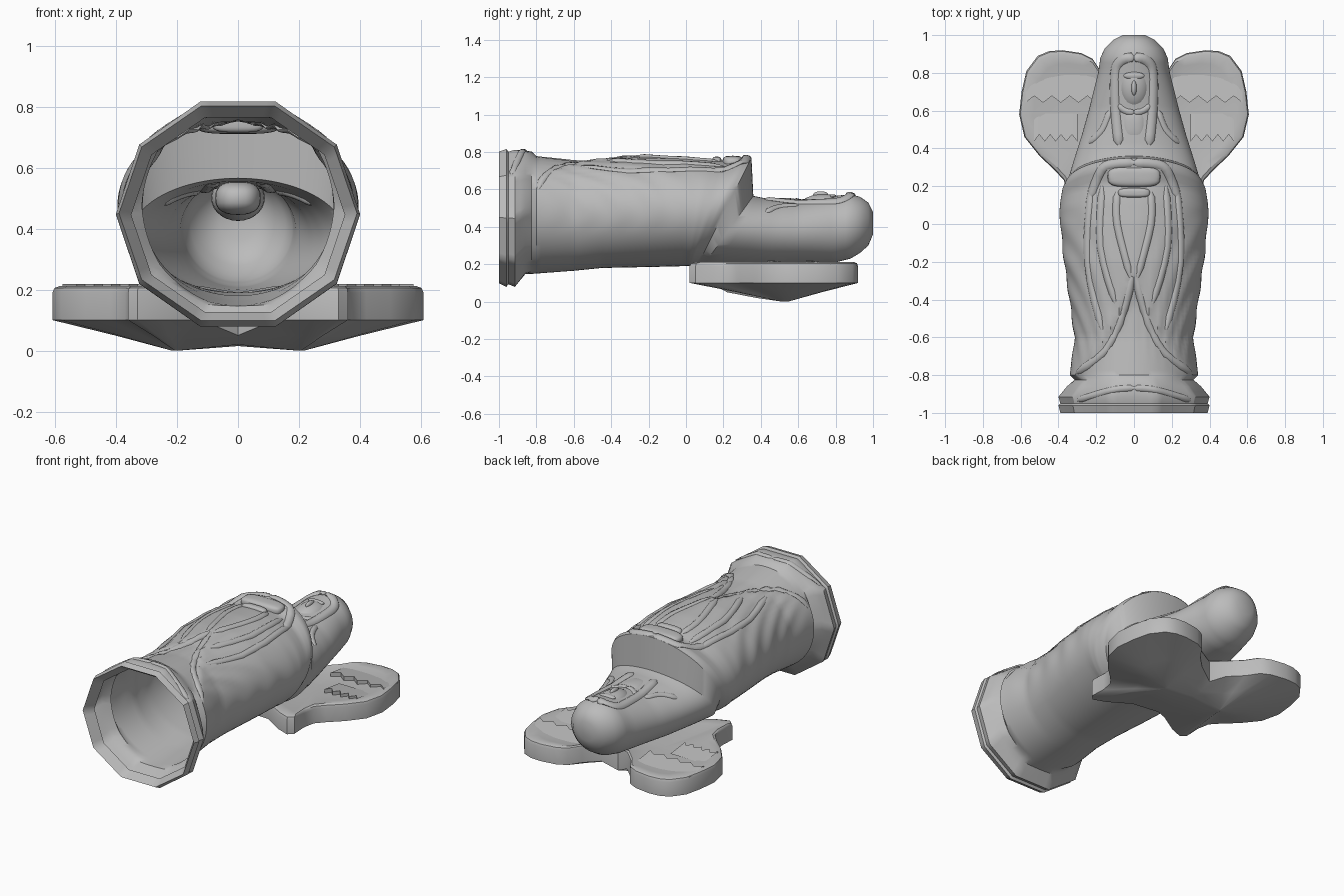
import bpy, bmesh, math
from mathutils import Vector
from mathutils.bvhtree import BVHTree

if "Cube" in bpy.data.objects:
    bpy.data.objects.remove(bpy.data.objects["Cube"])

stone = bpy.data.materials.new("stone_grey")
stone.diffuse_color = (0.5, 0.5, 0.5, 1)
stone.use_nodes = True
stone.node_tree.nodes["Principled BSDF"].inputs["Base Color"].default_value = stone.diffuse_color


def finish(name, bm, angle=35, mirror=False):
    """Turn a bmesh into a smooth shaded object, optionally mirrored in x."""
    if mirror:
        dup = bmesh.ops.duplicate(bm, geom=bm.verts[:] + bm.edges[:] + bm.faces[:])["geom"]
        for v in (g for g in dup if isinstance(g, bmesh.types.BMVert)):
            v.co.x = -v.co.x
        bmesh.ops.reverse_faces(bm, faces=[g for g in dup if isinstance(g, bmesh.types.BMFace)])
        bmesh.ops.remove_doubles(bm, verts=bm.verts, dist=0.0005)
    bmesh.ops.recalc_face_normals(bm, faces=bm.faces)
    me = bpy.data.meshes.new(name)
    bm.to_mesh(me)
    bm.free()
    me.materials.append(stone)
    ob = bpy.data.objects.new(name, me)
    bpy.context.collection.objects.link(ob)
    bpy.ops.object.select_all(action='DESELECT')
    ob.select_set(True)
    bpy.context.view_layer.objects.active = ob
    bpy.ops.object.shade_smooth_by_angle(angle=math.radians(angle))
    return ob


# Robe and veil: one hollow shell. Upright rings are (y, z low, z top, half width)
base = [(-.94, .11, .78, .35), (-1, .08, .82, .39), (-.96, .06, .835, .40), (-.95, .075, .82, .39),
        (-.915, .06, .83, .40), (-.86, .135, .82, .355), (-.825, .145, .805, .315)]
robe = [(-.80, .15, .80, .34), (-.6, .165, .775, .315), (-.45, .18, .77, .335),
        (-.2, .185, .78, .37), (0, .19, .775, .39)]
# Slanted shoulder rings are (y low, y top, z top, half width)
shoulders = [(.01, .12, .765, .395), (.02, .22, .75, .39), (.04, .31, .775, .38), (.06, .35, .77, .365),
             (.09, .36, .565, .35), (.25, .41, .555, .32), (.45, .5, .55, .275)]
veil = [(.6, .2, .545, .24), (.8, .21, .565, .19), (.88, .23, .575, .178),
        (.93, .26, .56, .155), (.975, .3, .53, .11), (1, .36, .48, .06)]


def upright(rows):
    return [(y, lo, y, hi, w, max(0, min(1, (-.81 - y) * 14))) for y, lo, hi, w in rows]


RINGS = upright(base + robe) + [(a, .19, b, hi, w, 0) for a, b, hi, w in shoulders] + upright(veil)
N = 80


def shell_point(r, a):
    yb, zb, yt, zt, w, dec = r
    c, s = math.cos(a), math.sin(a)
    step = math.radians(36)
    k = 1 + dec * (math.cos(step / 2) / math.cos(a % step - step / 2) - 1)   # ten-sided foot
    y = (yb + yt) / 2 + (yt - yb) / 2 * s
    if -.79 < y < .1:                      # cloth folds on the upper half
        fade = min(1, (y + .79) * 6, (.1 - y) * 4) * max(0, min(1, s * 2 + .7))
        k += fade * .013 * math.sin(abs(c) * 14 - y * 34 * abs(c) + 1)
    x, z = w * c * k, (zb + zt) / 2 + (zt - zb) / 2 * s * k
    if s > 0 and -.82 < y < -.28:          # opening of the mantle over the skirt
        edge = .02 + .3 * ((-.28 - y) / .54) ** 1.6
        z -= .022 * max(0, min(1, (edge - abs(x)) / .03))
    return Vector((x, y, z))


bm = bmesh.new()
rows = []
for i, r in enumerate(RINGS):
    nxt = RINGS[min(i + 1, len(RINGS) - 1)]
    parts = max(1, round(abs(nxt[2] - r[2]) / .025))
    for p in range(parts):
        mid = [u + (v - u) * p / parts for u, v in zip(r, nxt)]
        rows.append([bm.verts.new(shell_point(mid, math.tau * j / N)) for j in range(N)])
for a, b in zip(rows, rows[1:]):
    for j in range(N):
        bm.faces.new((a[j], a[(j + 1) % N], b[(j + 1) % N], b[j]))
bm.faces.new(rows[-1])
bm.normal_update()
tree = BVHTree.FromBMesh(bm)
finish("robe_and_veil", bm)


# Raised folds: thin tubes laid onto the shell along x, y paths
def ridge(name, path, radius, mirror=True):
    pts = [Vector((x, y, 0)) for x, y in path]
    line = []
    for i in range(len(pts) - 1):
        p0, p1, p2, p3 = pts[max(i - 1, 0)], pts[i], pts[i + 1], pts[min(i + 2, len(pts) - 1)]
        for t in (0, .25, .5, .75):
            line.append(.5 * (2 * p1 + (p2 - p0) * t + (2 * p0 - 5 * p1 + 4 * p2 - p3) * t * t
                              + (3 * p1 - p0 - 3 * p2 + p3) * t ** 3))
    line.append(pts[-1])
    bm = bmesh.new()
    rows = []
    for i, p in enumerate(line):
        hit = tree.ray_cast(Vector((p.x, p.y, 2)), Vector((0, 0, -1)))
        if hit[0] is None:
            continue
        d = (line[min(i + 1, len(line) - 1)] - line[max(i - 1, 0)]).normalized()
        up = hit[1] if hit[1].z > 0 else -hit[1]
        side = Vector((-d.y, d.x, 0))
        side = (side - up * side.dot(up)).normalized()
        rr = radius * (.35 if i in (0, len(line) - 1) else 1)
        rows.append([bm.verts.new(hit[0] + side * rr * 1.6 * math.cos(k * math.tau / 8)
                                  + up * rr * .8 * math.sin(k * math.tau / 8)) for k in range(8)])
    for a, b in zip(rows, rows[1:]):
        for k in range(8):
            bm.faces.new((a[k], a[(k + 1) % 8], b[(k + 1) % 8], b[k]))
    finish(name, bm, 60, mirror)


ridge("mantle_hem", [(.005, -.28), (.04, -.42), (.09, -.56), (.17, -.69), (.31, -.79)], .012)
ridge("inner_sleeve_fold", [(.09, .17), (.09, 0), (.02, -.28)], .012)
ridge("middle_sleeve_fold", [(.17, .2), (.18, -.12), (.10, -.42)], .012)
ridge("outer_sleeve_fold", [(.23, .2), (.25, -.2), (.17, -.56)], .012)
ridge("cuff", [(0, .325), (.1, .32), (.17, .29), (.235, .14)], .015)
ridge("skirt_hem", [(0, -.868), (.1, -.875), (.2, -.9), (.3, -.935)], .010)
ridge("veil_edge", [(0, .885), (.06, .87), (.1, .82), (.105, .7), (.095, .55), (.08, .42)], .016)
ridge("veil_fold", [(.13, .6), (.17, .5), (.24, .43)], .010)
ridge("chin_edge", [(0, .59), (.05, .6), (.09, .63)], .010)


# Rounded solids: face, neck, hands
def blob(name, loc, size, power=1.0):
    bm = bmesh.new()
    bmesh.ops.create_uvsphere(bm, u_segments=24, v_segments=14, radius=1)
    for v in bm.verts:
        v.co = Vector([l + s * math.copysign(abs(c) ** power, c) for l, s, c in zip(loc, size, v.co)])
    finish(name, bm, 50)


blob("face", (0, .735, .50), (.088, .135, .075))
blob("nose", (0, .72, .572), (.014, .04, .018))
blob("brow", (0, .785, .562), (.055, .02, .012))
blob("neck", (0, .52, .50), (.075, .11, .055), .8)
blob("hands", (0, .25, .745), (.14, .055, .035), .6)
blob("sleeve_gap_fold", (0, .165, .745), (.085, .025, .03), .6)

# Wings: lobed slabs, bevelled above and keeled below, mirrored
OUT = [(0, .22), (.12, .13), (.25, .05), (.33, .02), (.36, .05), (.355, .15), (.37, .23), (.42, .285),
       (.50, .36), (.58, .46), (.608, .58), (.595, .70), (.57, .81), (.51, .89), (.45, .915), (.38, .92),
       (.28, .905), (.22, .875), (.17, .80), (.09, .72), (0, .68)]
CX, CY = .2, .53
bm = bmesh.new()


def wing_ring(s, z, center_z):
    return [bm.verts.new((0 if x == 0 else CX + (x - CX) * s, CY + (y - CY) * s, center_z if x == 0 else z))
            for x, y in OUT]


# Each level is (outline scale, z, z on the centre line)
levels = [(.05, .19, .19), (.5, .195, .19), (.82, .205, .19), (.94, .212, .19), (.985, .205, .185),
          (1, .19, .18), (1, .10, .05), (.5, .05, .02), (.04, 0, .015)]
rings = [wing_ring(*level) for level in levels]
for a, b in zip(rings, rings[1:]):
    for j in range(len(OUT) - 1):          # left open on the centre line
        bm.faces.new((a[j], a[j + 1], b[j + 1], b[j]))
bm.faces.new(rings[0])
bm.faces.new(rings[-1])
finish("wings", bm, 35, True)

# Feather rows: wedges with a zigzag lower edge
for name, x0, x1, y0 in (("upper_feathers", .2, .575, .66), ("lower_feathers", .3, .53, .455)):
    bm = bmesh.new()
    strips = []
    for i in range(9):
        x = x0 + (x1 - x0) * i / 8
        y = y0 + (.018 if i % 2 else -.018)
        strips.append([bm.verts.new(p) for p in ((x, y, .19), (x, y, .219), (x, y0 + .13, .2))])
    for a, b in zip(strips, strips[1:]):
        for k in range(2):
            bm.faces.new((a[k], b[k], b[k + 1], a[k + 1]))
    finish(name, bm, 25, True)
